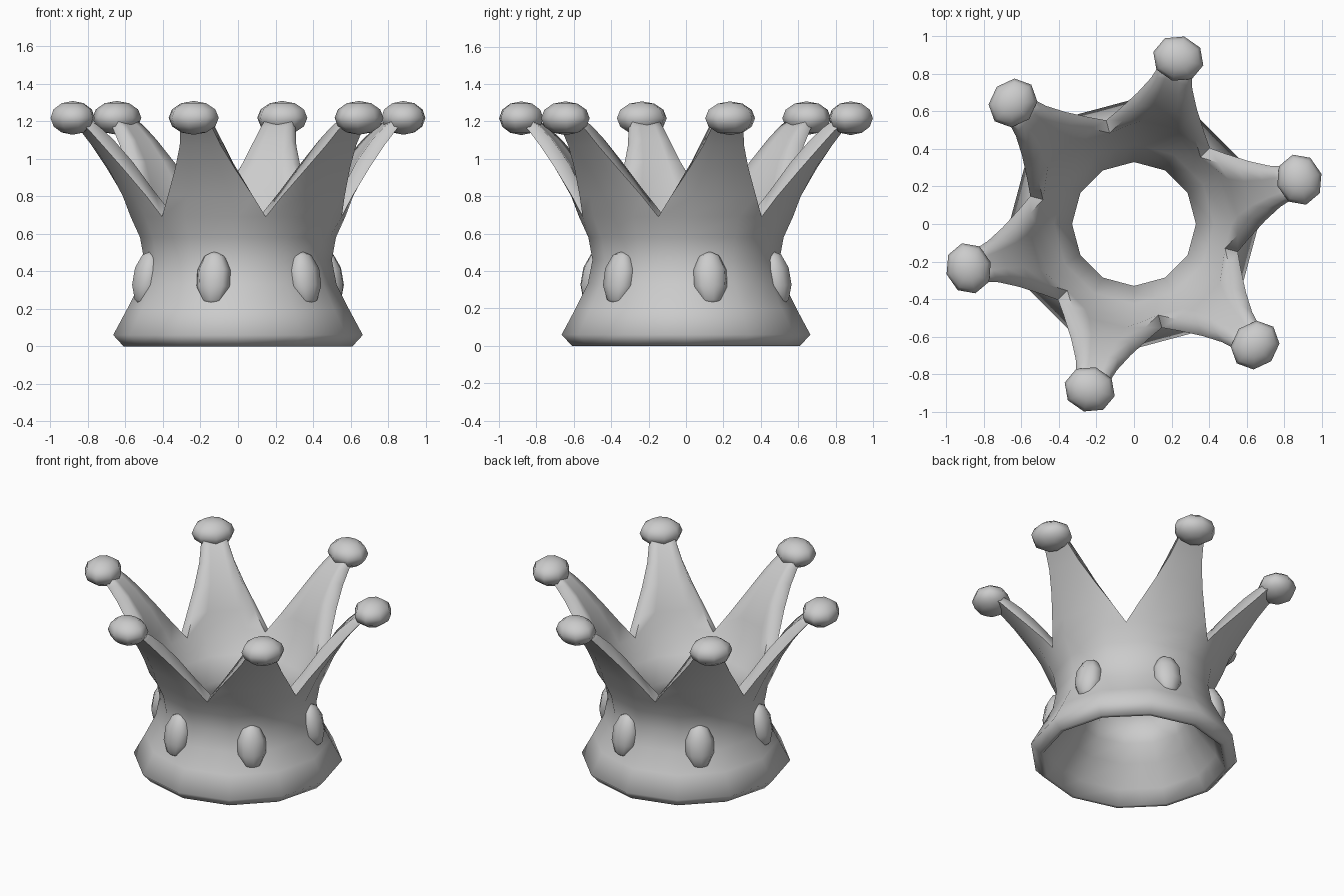
import bpy, bmesh, math

if "Cube" in bpy.data.objects:
    bpy.data.objects.remove(bpy.data.objects["Cube"])

SPIKES = 6
START = math.radians(15)          # direction of the first spike
STEP = math.tau / SPIKES

# (radius, height, half angle of the sector in degrees)
OUTER = [(0.61, 0.0, 30), (0.665, 0.06, 30), (0.59, 0.2, 30), (0.525, 0.33, 30),
         (0.50, 0.46, 30), (0.522, 0.58, 30), (0.572, 0.69, 30),
         (0.615, 0.80, 22.5), (0.70, 0.95, 13.5), (0.785, 1.07, 8.3),
         (0.85, 1.15, 6.2), (0.90, 1.20, 4.8)]
INNER = [(0.585, 0.0, 30), (0.53, 0.09, 30), (0.43, 0.22, 30), (0.36, 0.33, 30),
         (0.33, 0.44, 30), (0.425, 0.58, 30), (0.52, 0.71, 30),
         (0.555, 0.83, 21), (0.63, 0.98, 12.5), (0.72, 1.10, 8),
         (0.79, 1.17, 6), (0.86, 1.22, 4.8)]
COLS = (-1, -0.5, 0.5, 1)         # columns across each spike; the band is 12-sided
VALLEY = 6                        # row where the spikes separate


def smooth(obj, angle):
    bpy.ops.object.select_all(action='DESELECT')
    obj.select_set(True)
    bpy.context.view_layer.objects.active = obj
    bpy.ops.object.shade_smooth_by_angle(angle=math.radians(angle))


def crown_body():
    bm = bmesh.new()
    n = len(OUTER)

    def column(centre, t):
        # closed loop: up the outside, over the tip, down the inside
        loop = []
        for i, (r, z, half) in enumerate(OUTER + INNER[::-1]):
            a = centre + t * math.radians(half)
            if abs(t) == 1 and half == 30 and i != VALLEY:   # middle of a flat side
                r *= math.cos(math.radians(15))
            loop.append(bm.verts.new((r * math.cos(a), r * math.sin(a), z)))
        return loop

    for k in range(SPIKES):
        cols = [column(START + k * STEP, t) for t in COLS]
        for a, b in zip(cols, cols[1:]):
            for j in range(2 * n):
                m = (j + 1) % (2 * n)
                bm.faces.new((a[j], b[j], b[m], a[m]))
        # side edges of the spike
        for c in (cols[0], cols[-1]):
            for j in range(VALLEY, n - 1):
                bm.faces.new((c[j], c[j + 1], c[2 * n - 2 - j], c[2 * n - 1 - j]))
    bmesh.ops.remove_doubles(bm, verts=bm.verts, dist=0.0005)
    bmesh.ops.recalc_face_normals(bm, faces=bm.faces)
    mesh = bpy.data.meshes.new("crown_body")
    bm.to_mesh(mesh)
    bm.free()
    obj = bpy.data.objects.new("crown_body", mesh)
    bpy.context.collection.objects.link(obj)
    smooth(obj, 80)


def bead(name, angle, radius, z, size, tilt=0.0, segments=8, rings=6):
    bpy.ops.mesh.primitive_uv_sphere_add(
        segments=segments, ring_count=rings, radius=1,
        location=(radius * math.cos(angle), radius * math.sin(angle), z),
        rotation=(0, tilt, angle))
    obj = bpy.context.object
    obj.name = name
    obj.scale = size
    smooth(obj, 85)


crown_body()
for k in range(SPIKES):
    ang = START + k * STEP
    # ball on each spike tip
    bead(f"tip_ball_{k + 1}", ang, 0.912, 1.217, (0.122, 0.138, 0.09))
    # oval gem on the band below each spike
    bead(f"gem_{k + 1}", ang, 0.503, 0.36, (0.078, 0.096, 0.15),
         tilt=math.radians(-10), rings=5)
